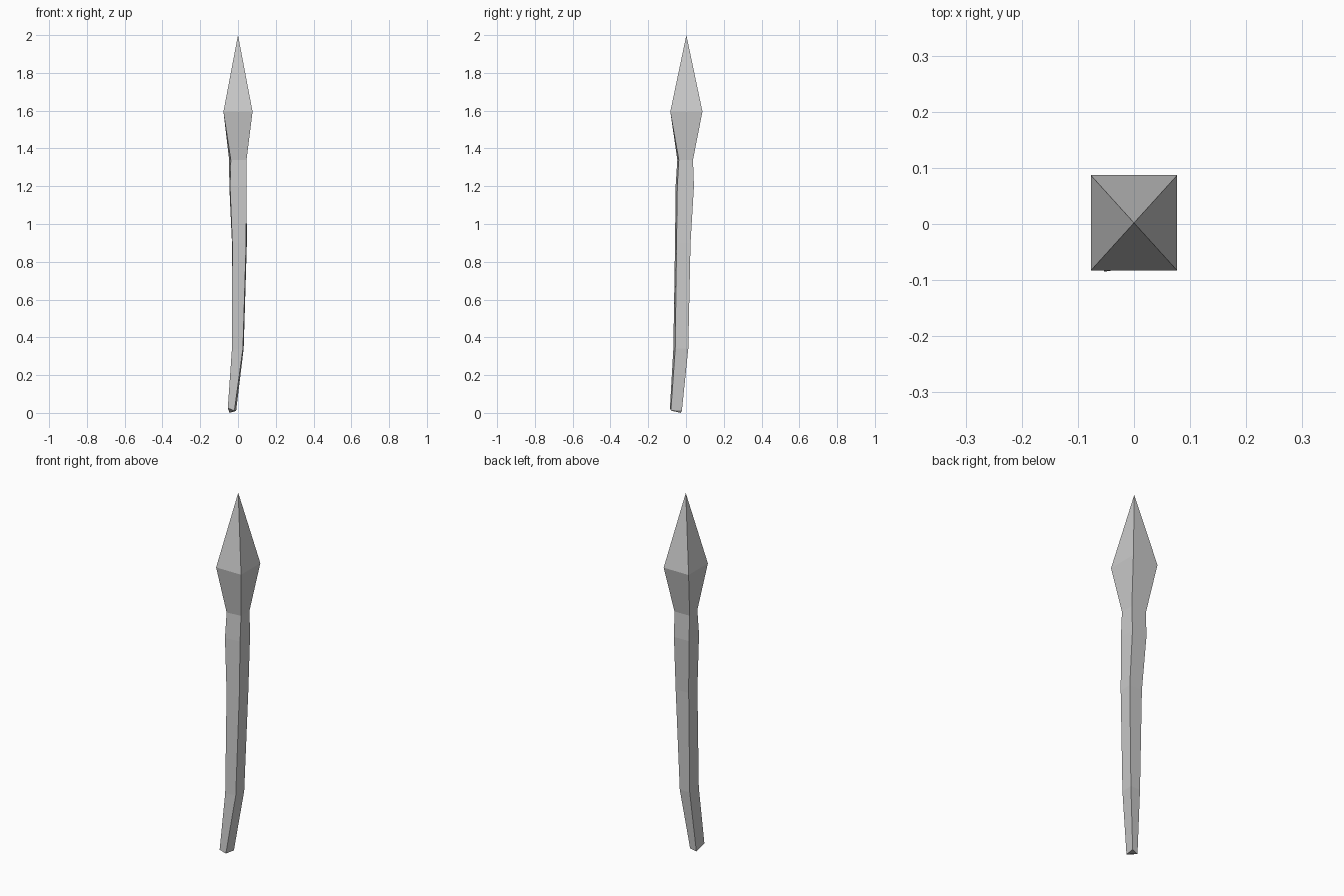
import bpy, bmesh

if "Cube" in bpy.data.objects:
    bpy.data.objects.remove(bpy.data.objects["Cube"])

# Square sections as (x, y, z) corners: front-left, front-right, back-right, back-left
def section(z, fl, fr, br, bl):
    return [(x, y, z) for x, y in (fl, fr, br, bl)]

foot = [(-.054, -.085, .026), (-.019, -.08, .012), (-.01, -.022, .01), (-.045, -.027, 0)]
knee = section(.34, (-.032, -.067), (.026, -.057), (.03, .012), (-.03, .010))
middle = section(.90, (-.03, -.058), (.043, -.050), (.047, .024), (-.032, .022))
grip = section(1.20, (-.042, -.055), (.045, -.046), (.045, .042), (-.046, .040))
neck = section(1.34, (-.038, -.046), (.045, -.038), (.045, .037), (-.047, .035))
shoulder = section(1.595, (-.077, -.083), (.077, -.083), (.077, .087), (-.077, .087))

def loft(name, sections, tip=None, cap=False):
    bm = bmesh.new()
    rings = [[bm.verts.new(c) for c in s] for s in sections]
    for a, b in zip(rings, rings[1:]):
        for i in range(4):
            j = (i + 1) % 4
            bm.faces.new((a[i], a[j], b[j], b[i]))
    if cap:
        bm.faces.new(rings[0][::-1])
    if tip:
        t = bm.verts.new(tip)
        for i in range(4):
            bm.faces.new((rings[-1][i], rings[-1][(i + 1) % 4], t))
    mesh = bpy.data.meshes.new(name)
    bm.to_mesh(mesh)
    bm.free()
    ob = bpy.data.objects.new(name, mesh)
    bpy.context.collection.objects.link(ob)
    return ob

# Slightly crooked shaft, closed at the foot
loft("shaft", [foot, knee, middle, grip, neck], cap=True)
# Four-sided pointed head that flares out of the shaft
loft("spear_head", [neck, shoulder], tip=(0, .002, 2))
